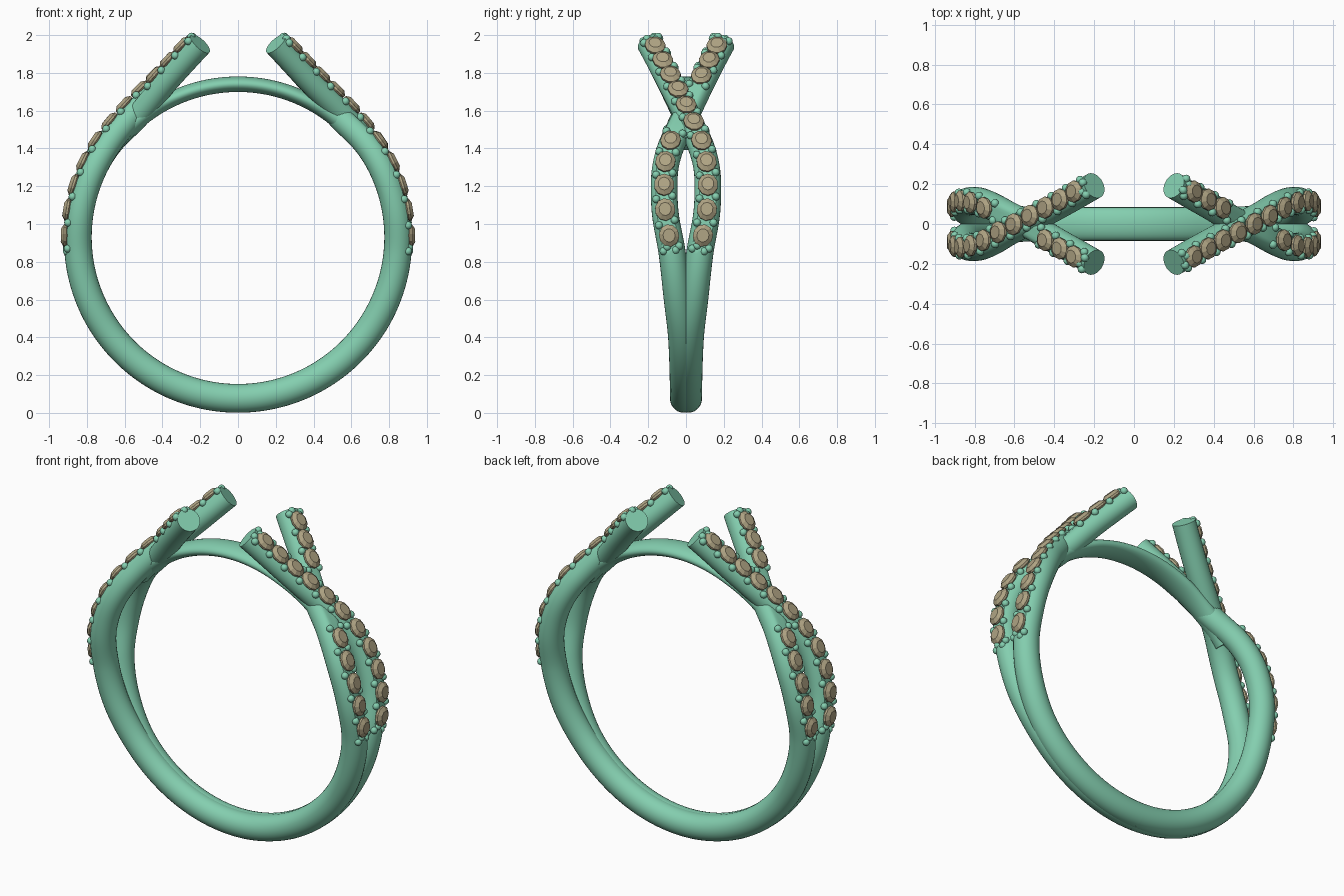
import bpy, bmesh
from math import sin, cos, pi, radians, exp
from mathutils import Vector, Matrix

if "Cube" in bpy.data.objects:
    bpy.data.objects.remove(bpy.data.objects["Cube"])

CZ, R = 0.925, 0.848              # ring centre height, centre-line radius
A_END = radians(133)              # the shoulders leave the circle here
S_ARC, S_END = R * A_END, 2.585
# sideways sway of a strand: (distance along strand, y)
SWAY = [(0, .012), (.4, .013), (.77, .022), (1.0, .045), (1.258, .074), (1.45, .108),
        (1.6, .116), (1.72, .109), (1.84, .082), (1.965, .038), (2.088, -.004),
        (2.2, -.046), (2.31, -.087), (2.45, -.14), (2.585, -.193)]


def material(name, rgb):
    m = bpy.data.materials.new(name)
    m.diffuse_color = (*rgb, 1)
    m.use_nodes = True
    m.node_tree.nodes["Principled BSDF"].inputs["Base Color"].default_value = m.diffuse_color
    return m


METAL = material("green_metal", (.23, .62, .43))
STONE = material("tan_stone", (.43, .37, .23))


def sway(s):
    k = 0
    while k < len(SWAY) - 2 and s > SWAY[k + 1][0]:
        k += 1

    def slope(i):
        a, b = SWAY[max(i - 1, 0)], SWAY[min(i + 1, len(SWAY) - 1)]
        return (b[1] - a[1]) / (b[0] - a[0])
    (s0, y0), (s1, y1) = SWAY[k], SWAY[k + 1]
    h = s1 - s0
    t = (s - s0) / h
    return (y0 * (2*t**3 - 3*t*t + 1) + slope(k) * h * (t**3 - 2*t*t + t)
            + y1 * (3*t*t - 2*t**3) + slope(k + 1) * h * (t**3 - t*t))


def strand_point(s, side, over):
    """Circle, then a straight tangent; the upper strand rises at the crossing."""
    a = min(s, S_ARC) / R
    r = R + (.008 if over else -.014) * exp(-((s - 2.08) / .16) ** 2)
    ext = max(0, s - S_ARC)
    x = r * sin(a) + ext * cos(a)
    z = CZ - r * cos(a) + ext * sin(a)
    y = sway(s) * side * (1 if over else -1)
    return Vector((side * x, y, z))


def strand_frame(s, side, over):
    p = strand_point(s, side, over)
    t = (strand_point(s + .004, side, over) - strand_point(s - .004, side, over)).normalized()
    a = min(s, S_ARC) / R
    n = Vector((side * sin(a), 0, -cos(a)))
    n = (n - t * n.dot(t)).normalized()
    return p, t, n, t.cross(n)


def finish(name, bm, mat, angle=None):
    bmesh.ops.recalc_face_normals(bm, faces=bm.faces)
    me = bpy.data.meshes.new(name)
    bm.to_mesh(me)
    bm.free()
    ob = bpy.data.objects.new(name, me)
    bpy.context.collection.objects.link(ob)
    me.materials.append(mat)
    if angle:
        bpy.ops.object.select_all(action='DESELECT')
        ob.select_set(True)
        bpy.context.view_layer.objects.active = ob
        bpy.ops.object.shade_smooth_by_angle(angle=radians(angle))
    return ob


def sweep(name, rings):
    bm = bmesh.new()
    loops = [[bm.verts.new(p) for p in ring] for ring in rings]
    n = len(loops[0])
    for a, b in zip(loops, loops[1:]):
        for i in range(n):
            bm.faces.new((a[i], a[(i + 1) % n], b[(i + 1) % n], b[i]))
    bm.faces.new(loops[0])
    bm.faces.new(loops[-1])
    return finish(name, bm, METAL, 35)


def strand(name, side, over):
    rings, steps, n = [], 130, 28
    for k in range(steps + 1):
        s = S_END * k / steps
        p, t, nn, b = strand_frame(s if k else .004, side, over)
        if k == 0:
            p.x, t, b = 0, Vector((side, 0, 0)), Vector((0, side, 0))
        f = min(1, max(0, (s - .9) / 1.6))
        rn, rb = .076 - .009 * f, .073 - .006 * f
        flat = .058 if 1.28 < s < 2.565 else 1      # cut seat under the stones
        rings.append([p + nn * min(flat, rn * cos(2*pi*i/n)) + b * rb * sin(2*pi*i/n)
                      for i in range(n)])
    sweep(name, rings)


def stone_s(i):
    return 1.345 + .129 * i - .00125 * i * i


def add_stone(bm, p, t, n, b):
    # faceted oval: short pavilion, girdle and flat table
    loops = [[bm.verts.new(p + n * h + t * .060 * k * cos(2*pi*(j + off)/10)
                           + b * .054 * k * sin(2*pi*(j + off)/10)) for j in range(10)]
             for k, h, off in ((.7, .045, 0), (1, .062, 0), (1, .074, 0), (.6, .09, 0))]
    for lo, hi in zip(loops, loops[1:]):
        for j in range(10):
            bm.faces.new((lo[j], lo[(j + 1) % 10], hi[(j + 1) % 10], hi[j]))
    bm.faces.new(loops[0])
    bm.faces.new(loops[-1])


def setting(name, side, over):
    ids = [i for i in range(11) if over or i not in (5, 6, 7)]
    stones, beads = bmesh.new(), bmesh.new()
    for i in ids:
        add_stone(stones, *strand_frame(stone_s(i), side, over))
    # pairs of holding beads between neighbouring stones
    for g in sorted({i + d for i in ids for d in (-.5, .5)}):
        s = stone_s(g)
        p, t, n, b = strand_frame(s, side, over)
        for w, ds in ((.043, .007), (-.043, -.007), (.020, -.012), (-.020, .012)):
            if abs(w) < .03 and 0 < g < 10:
                continue
            c = p + n * (.060 if abs(w) < .03 else .055) + b * w + t * ds
            bmesh.ops.create_uvsphere(beads, u_segments=12, v_segments=8, radius=.021,
                                      matrix=Matrix.Translation(c))
    finish(name + "_stones", stones, STONE)
    finish(name + "_beads", beads, METAL, 60)


# four crossing strands that merge into the band at the bottom
for side, label in ((1, "right"), (-1, "left")):
    for over, kind in ((True, "upper"), (False, "lower")):
        strand(f"{label}_{kind}_strand", side, over)
        setting(f"{label}_{kind}", side, over)

# thin flat arc closing the finger hole at the top
arc = []
for k in range(61):
    u = k / 30 - 1
    a = pi + u * radians(53)
    e = max(0, abs(u) - .45) / .55
    rn, rb = .041 + .014 * e, .083 - .022 * e
    out = Vector((sin(a), 0, -cos(a)))
    c = Vector((0, 0, CZ)) + out * (.774 + rn)
    arc.append([c + out * rn * cos(2*pi*i/28) + Vector((0, rb * sin(2*pi*i/28), 0))
                for i in range(28)])
sweep("top_arc", arc)
